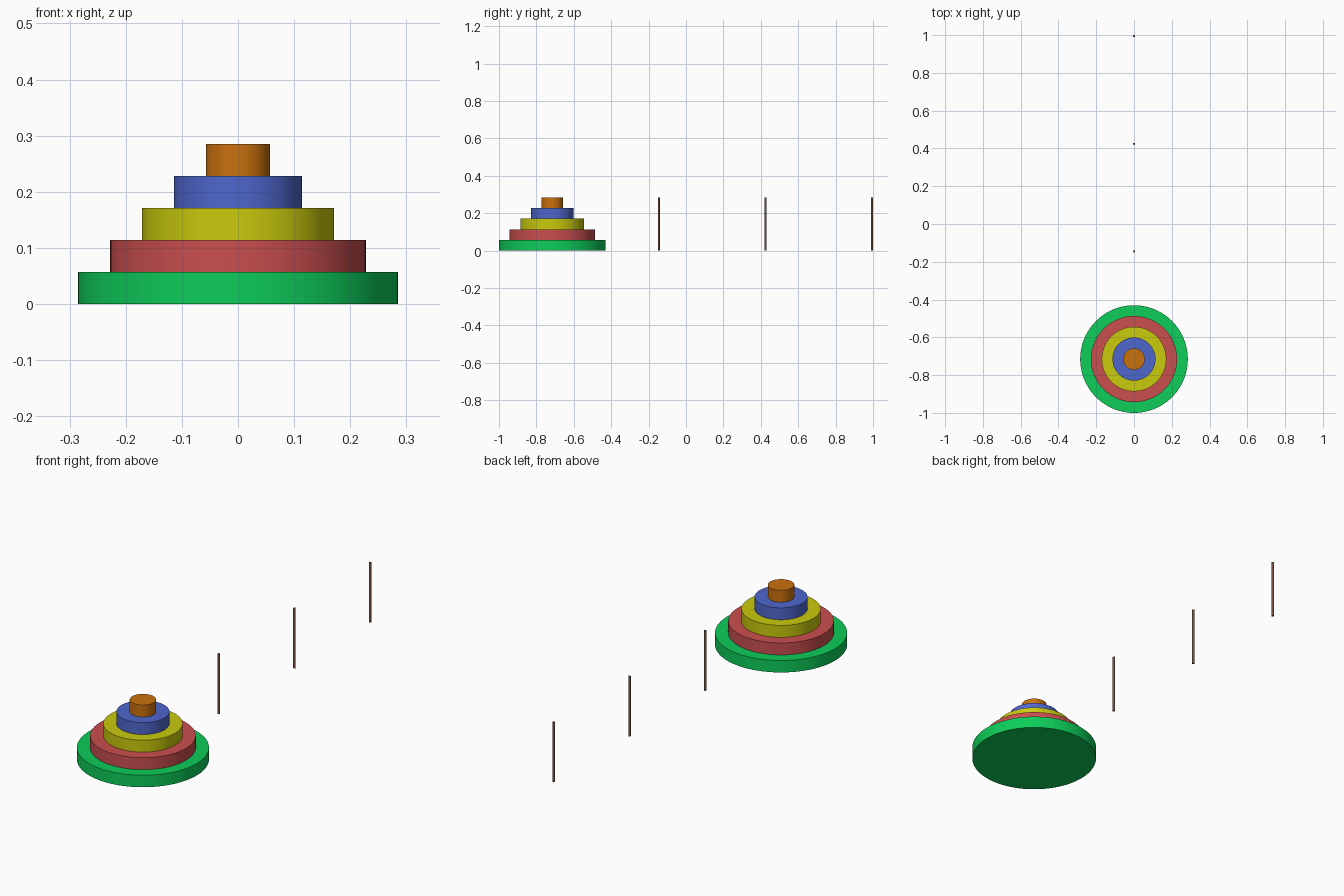
import bpy
import math

if "Cube" in bpy.data.objects:
    bpy.data.objects.remove(bpy.data.objects["Cube"], do_unlink=True)

# Disc thickness is the unit; everything is a multiple of it
UNIT = 2 / 35.1
ROD_RADIUS = 0.1 * UNIT
TOWER_Y = -1 + 5 * UNIT


def material(name, rgb):
    mat = bpy.data.materials.new(name)
    mat.use_nodes = True
    mat.diffuse_color = (*rgb, 1)
    mat.node_tree.nodes["Principled BSDF"].inputs["Base Color"].default_value = (*rgb, 1)
    return mat


def cylinder(name, radius, height, y, bottom, sides, mat):
    bpy.ops.mesh.primitive_cylinder_add(
        vertices=sides, radius=radius, depth=height,
        location=(0, y, bottom + height / 2))
    obj = bpy.context.object
    obj.name = name
    obj.data.materials.append(mat)
    bpy.ops.object.shade_smooth_by_angle(angle=math.radians(40))
    return obj


# Stacked discs, largest at the bottom
discs = [
    ("green", (0.004, 0.61, 0.10)),
    ("red", (0.59, 0.077, 0.077)),
    ("yellow", (0.59, 0.59, 0.004)),
    ("blue", (0.077, 0.135, 0.61)),
    ("orange", (0.59, 0.165, 0.004)),
]
for level, (colour, rgb) in enumerate(discs):
    cylinder(f"{colour}_disc", (5 - level) * UNIT, UNIT, TOWER_Y,
             level * UNIT, 96, material(colour, rgb))

# Row of thin free-standing rods behind the stack
brown = material("brown wood", (0.19, 0.085, 0.05))
for i, place in enumerate(("near", "middle", "far"), start=1):
    cylinder(f"{place}_rod", ROD_RADIUS, 5 * UNIT,
             TOWER_Y + 10 * UNIT * i, 0, 24, brown)
